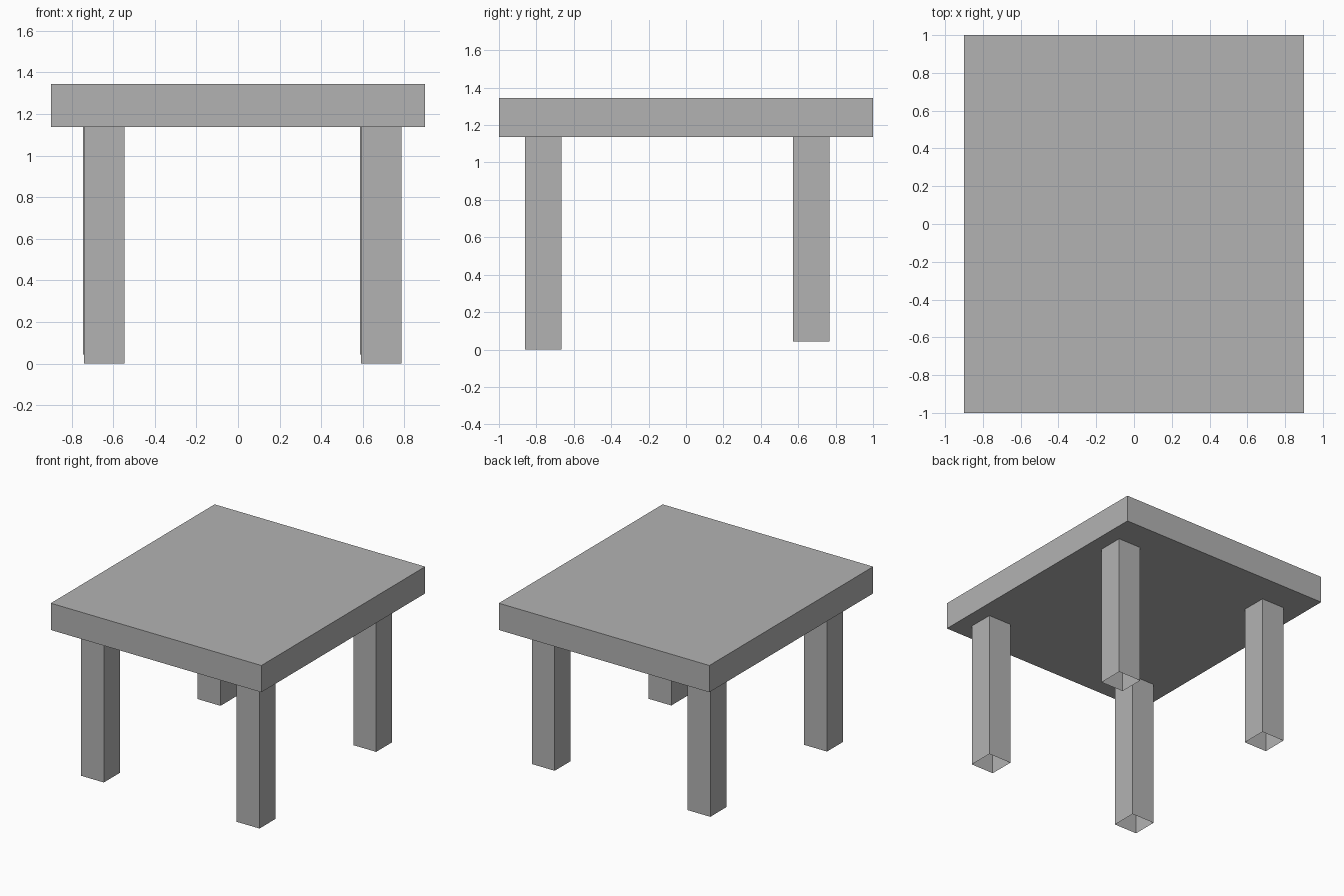
import bpy
import bmesh
from mathutils import Matrix, Vector

cube = bpy.data.objects.get("Cube")
if cube:
    bpy.data.objects.remove(cube, do_unlink=True)

grey = bpy.data.materials.new("plain_grey")
grey.use_nodes = True
colour = (0.45, 0.45, 0.45, 1)
grey.diffuse_color = colour
grey.node_tree.nodes["Principled BSDF"].inputs["Base Color"].default_value = colour


def box(name, low, high, open_bottom=False):
    """Flat-faced box between two corners, optionally without its underside."""
    low, high = Vector(low), Vector(high)
    bm = bmesh.new()
    matrix = Matrix.Translation((low + high) / 2) @ Matrix.Diagonal((*(high - low), 1))
    bmesh.ops.create_cube(bm, size=1, matrix=matrix)
    bm.normal_update()
    if open_bottom:
        under = [f for f in bm.faces if f.normal.z < -0.5]
        bmesh.ops.delete(bm, geom=under, context="FACES")
    mesh = bpy.data.meshes.new(name)
    bm.to_mesh(mesh)
    bm.free()
    mesh.materials.append(grey)
    obj = bpy.data.objects.new(name, mesh)
    bpy.context.collection.objects.link(obj)
    return obj


UNDERSIDE, TOP = 1.137, 1.344
LEG = 0.195

# Thick slab top
box("table_top", (-0.9, -1, UNDERSIDE), (0.9, 1, TOP))

# Square hollow legs, the back pair slightly shorter
for row, y, foot, shift in (("front", -0.86, 0, 0), ("back", 0.572, 0.044, -0.005)):
    for side, x in (("right", -0.74), ("left", 0.591)):
        x += shift
        box(f"{row}_{side}_leg", (x, y, foot), (x + LEG, y + LEG, UNDERSIDE), True)
